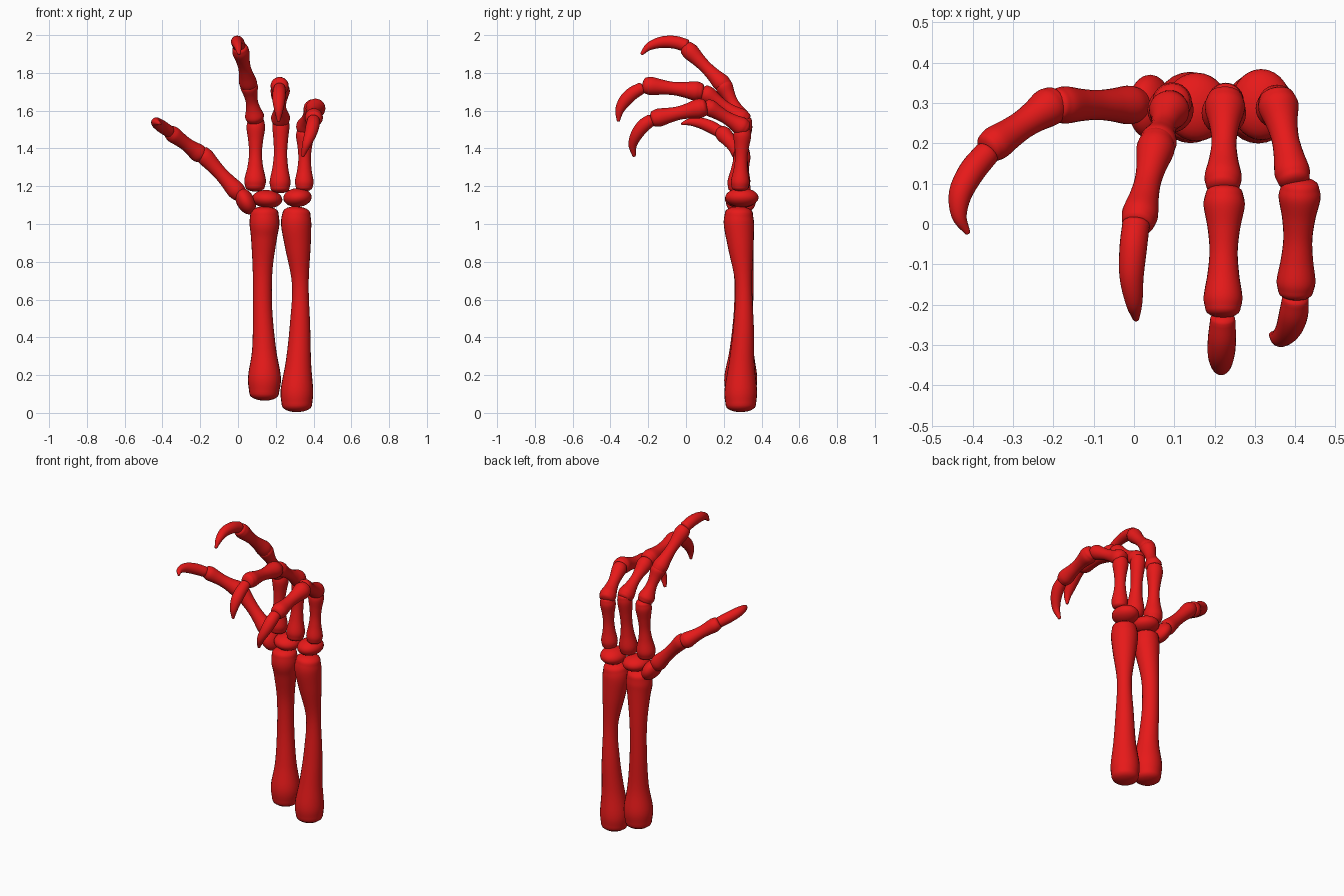
import bpy, bmesh, math
from mathutils import Vector, Matrix, Quaternion

if "Cube" in bpy.data.objects:
    bpy.data.objects.remove(bpy.data.objects["Cube"])

red = bpy.data.materials.new("red_bone")
red.diffuse_color = (0.8, 0.01, 0.01, 1)
red.use_nodes = True
red.node_tree.nodes["Principled BSDF"].inputs["Base Color"].default_value = red.diffuse_color
SIDES = 24


def finish(name, bm):
    bmesh.ops.recalc_face_normals(bm, faces=bm.faces)
    for f in bm.faces:
        f.smooth = True
    me = bpy.data.meshes.new(name)
    bm.to_mesh(me)
    bm.free()
    me.materials.append(red)
    ob = bpy.data.objects.new(name, me)
    bpy.context.collection.objects.link(ob)
    return ob


def spline(pts, steps=6):
    """Catmull-Rom through (x, y, z, radius) points."""
    p = [Vector(q) for q in pts]
    p = [2 * p[0] - p[1]] + p + [2 * p[-1] - p[-2]]
    out = []
    for i in range(1, len(p) - 2):
        a, b, c, d = p[i - 1:i + 3]
        for k in range(steps):
            t = k / steps
            out.append(0.5 * (2 * b + (c - a) * t + (2 * a - 5 * b + 4 * c - d) * t * t
                              + (3 * b - a - 3 * c + d) * t ** 3))
    return out + [p[-2]]


def tube(name, pts, dome=0.45):
    """Round tube of varying radius with domed ends."""
    s = spline(pts)
    pos = [v.to_3d() for v in s]
    rad = [v[3] for v in s]
    n = len(s)
    tan = [(pos[min(i + 1, n - 1)] - pos[max(i - 1, 0)]).normalized() for i in range(n)]
    angles = [math.radians(a) for a in (22, 45, 65, 82)]
    rings = [(pos[0] - tan[0] * rad[0] * dome * math.sin(a), rad[0] * math.cos(a), tan[0])
             for a in reversed(angles)]
    rings += list(zip(pos, rad, tan))
    rings += [(pos[-1] + tan[-1] * rad[-1] * dome * math.sin(a), rad[-1] * math.cos(a), tan[-1])
              for a in angles]
    bm = bmesh.new()
    side = rings[0][2].orthogonal().normalized()
    prev_t, prev = rings[0][2], None
    for c, r, t in rings:
        side = prev_t.rotation_difference(t) @ side
        prev_t = t
        up = t.cross(side)
        ring = [bm.verts.new(c + r * (math.cos(a) * side + math.sin(a) * up))
                for a in (2 * math.pi * k / SIDES for k in range(SIDES))]
        if prev:
            for k in range(SIDES):
                j = (k + 1) % SIDES
                bm.faces.new((prev[k], prev[j], ring[j], ring[k]))
        else:
            bm.faces.new(ring[::-1])
        prev = ring
    bm.faces.new(prev)
    return finish(name, bm)


def bone(name, a, b, r0, rm, r1):
    """Straight bone: knobbed ends and a narrow shaft."""
    a, b = Vector(a), Vector(b)
    prof = [(0.04, r0 * .9), (0.14, r0), (0.32, (r0 + rm * 2) / 3), (0.5, rm),
            (0.68, (r1 + rm * 2) / 3), (0.86, r1), (0.96, r1 * .9)]
    return tube(name, [(*a.lerp(b, t), r) for t, r in prof])


def carpal(name, centre, radii, tilt=0):
    bm = bmesh.new()
    m = (Matrix.Translation(centre) @ Matrix.Rotation(math.radians(tilt), 4, 'Y')
         @ Matrix.Diagonal((*radii, 1)))
    bmesh.ops.create_uvsphere(bm, u_segments=28, v_segments=16, radius=1, matrix=m)
    return finish(name, bm)


# forearm bones
tube("forearm_inner", [(.138, .29, .10, .078), (.14, .29, .19, .087), (.138, .295, .34, .063),
                       (.13, .305, .55, .051), (.13, .305, .75, .052), (.137, .29, .92, .068),
                       (.14, .28, 1.0, .079), (.14, .28, 1.06, .074)])
tube("forearm_outer", [(.312, .29, .04, .080), (.312, .29, .12, .086), (.32, .295, .27, .067),
                       (.328, .305, .46, .054), (.33, .305, .68, .044), (.317, .29, .88, .068),
                       (.308, .28, 1.0, .080), (.31, .28, 1.06, .073)])

# wrist bones
carpal("wrist_thumb_side", (.04, .29, 1.12), (.048, .08, .074), -28)
carpal("wrist_middle", (.155, .29, 1.132), (.08, .085, .048), 4)
carpal("wrist_outer", (.315, .296, 1.14), (.075, .088, .05), -4)

# fingers: joints of the three bones (start, end) and radii
fingers = {
    "index": [((.09, .28, 1.18), (.095, .305, 1.56), .057, .034, .049),
              ((.092, .295, 1.545), (.055, .19, 1.75), .05, .032, .046),
              ((.06, .215, 1.72), (.008, -.005, 1.94), .047, .033, .045)],
    "middle": [((.222, .27, 1.17), (.228, .31, 1.57), .055, .035, .045),
               ((.226, .32, 1.54), (.22, .085, 1.705), .05, .031, .046),
               ((.224, .09, 1.70), (.22, -.225, 1.735), .051, .035, .048)],
    "outer": [((.35, .285, 1.18), (.355, .30, 1.51), .049, .033, .047),
              ((.352, .32, 1.50), (.398, .10, 1.63), .05, .034, .044),
              ((.412, .105, 1.62), (.40, -.18, 1.555), .052, .036, .048)],
    "thumb": [((.015, .295, 1.15), (-.20, .295, 1.385), .048, .037, .046),
              ((-.19, .305, 1.36), (-.365, .185, 1.49), .048, .036, .043)],
}
for finger, bones in fingers.items():
    for i, args in enumerate(bones):
        bone(f"{finger}_finger_bone_{i + 1}", *args)

# claws curling down to a point
claws = {
    "index": [(.005, .0, 1.945, .034), (-.002, -.06, 1.962, .034), (-.006, -.13, 1.962, .03),
              (.0, -.195, 1.94, .021), (.005, -.235, 1.90, .008)],
    "middle": [(.22, -.235, 1.72, .031), (.218, -.285, 1.69, .035), (.216, -.325, 1.65, .033),
               (.216, -.352, 1.60, .023), (.215, -.358, 1.545, .008)],
    "outer": [(.40, -.185, 1.55, .033), (.395, -.225, 1.52, .036), (.383, -.26, 1.475, .032),
              (.362, -.282, 1.42, .023), (.343, -.275, 1.36, .009)],
    "thumb": [(-.365, .175, 1.49, .032), (-.402, .13, 1.515, .033), (-.43, .075, 1.535, .029),
              (-.433, .02, 1.54, .019), (-.412, -.022, 1.53, .007)],
}
for finger, pts in claws.items():
    tube(f"{finger}_finger_claw", pts)
